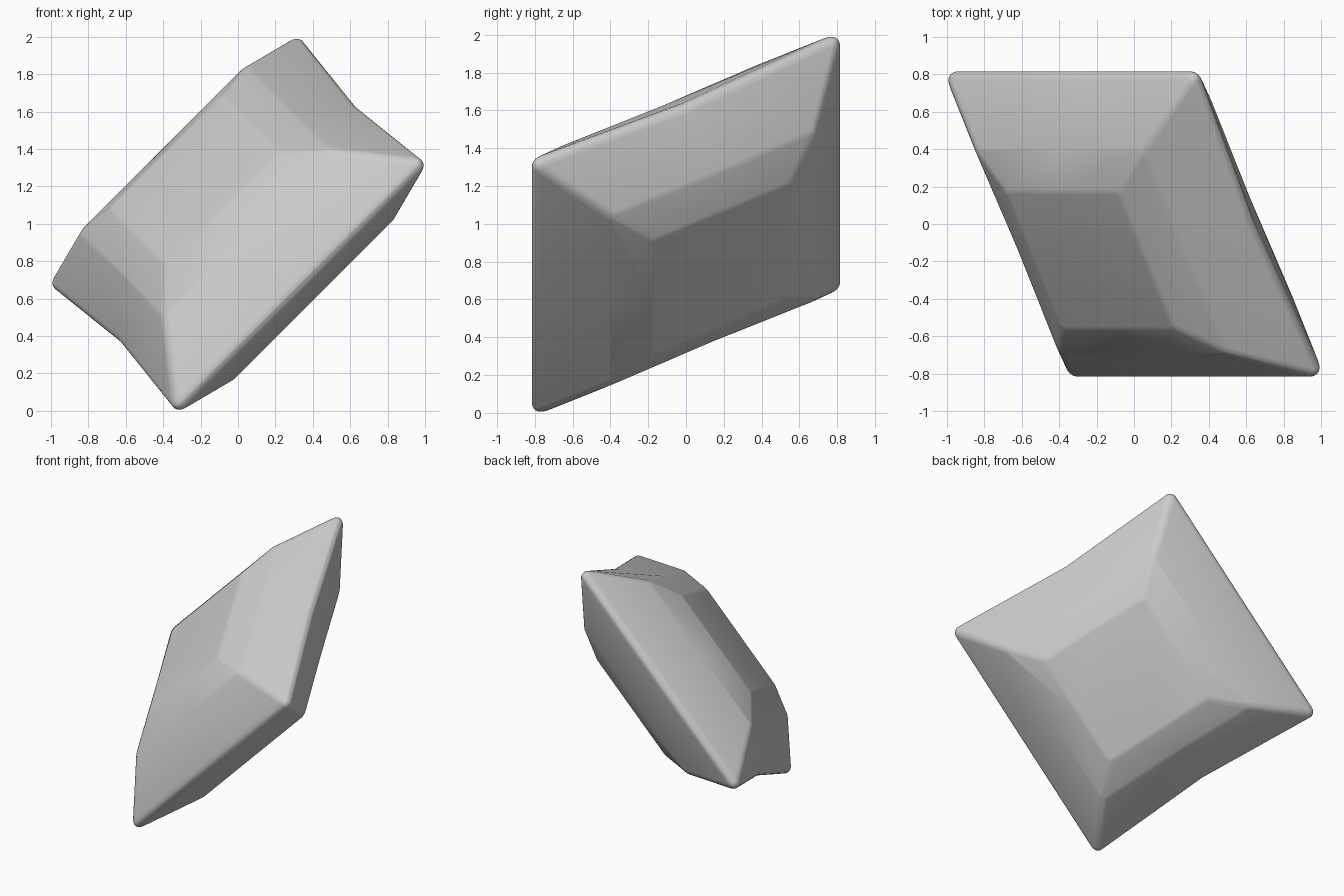
import bpy, bmesh
from mathutils import Vector, Matrix

if "Cube" in bpy.data.objects:
    bpy.data.objects.remove(bpy.data.objects["Cube"])

# cushion axes in world space: across, along and thickness
U = Vector((0.707, 0, 0.707)).normalized()
V = Vector((-0.357, 0.862, 0.357)).normalized()
N = U.cross(V)


def ring(bm, half, height, corner, pinch):
    """Square loop with clipped corners and two opposite sides pinched inward."""
    s = half - corner
    quarter = [(half, -s), (half - pinch, 0), (half, s), (s, half), (0, half), (-s, half)]
    pts = quarter + [(-x, -y) for x, y in quarter]
    return [bm.verts.new((x, y, height)) for x, y in pts]


# half size, height, corner clip, side pinch
profile = [(0.425, 0.385, 0.02, 0.0),
           (0.635, 0.29, 0.025, 0.01),
           (0.93, 0.03, 0.03, 0.05),
           (0.94, 0.0, 0.03, 0.05)]
profile += [(h, -z, c, p) for h, z, c, p in reversed(profile[:-1])]

# pillow body: stacked loops, capped on both faces
bm = bmesh.new()
loops = [ring(bm, *row) for row in profile]
for a, b in zip(loops, loops[1:]):
    for i in range(len(a)):
        j = (i + 1) % len(a)
        bm.faces.new((a[i], a[j], b[j], b[i]))
bm.faces.new(loops[0])
bm.faces.new(loops[-1])
bmesh.ops.recalc_face_normals(bm, faces=bm.faces)

# tilt onto one corner and stand on the floor
tilt = Matrix((U, V, N)).transposed().to_4x4()
bmesh.ops.transform(bm, matrix=tilt, verts=bm.verts)
low = min(v.co.z for v in bm.verts)
bmesh.ops.translate(bm, vec=(0, 0, -low), verts=bm.verts)

mesh = bpy.data.meshes.new("cushion")
bm.to_mesh(mesh)
bm.free()
cushion = bpy.data.objects.new("cushion", mesh)
bpy.context.collection.objects.link(cushion)
bpy.context.view_layer.objects.active = cushion
cushion.select_set(True)

# soften the creases
bevel = cushion.modifiers.new("soft_creases", 'BEVEL')
bevel.width = 0.02
bevel.segments = 2
bevel.limit_method = 'ANGLE'
bevel.angle_limit = 0.3
bpy.ops.object.shade_smooth_by_angle(angle=0.6)
